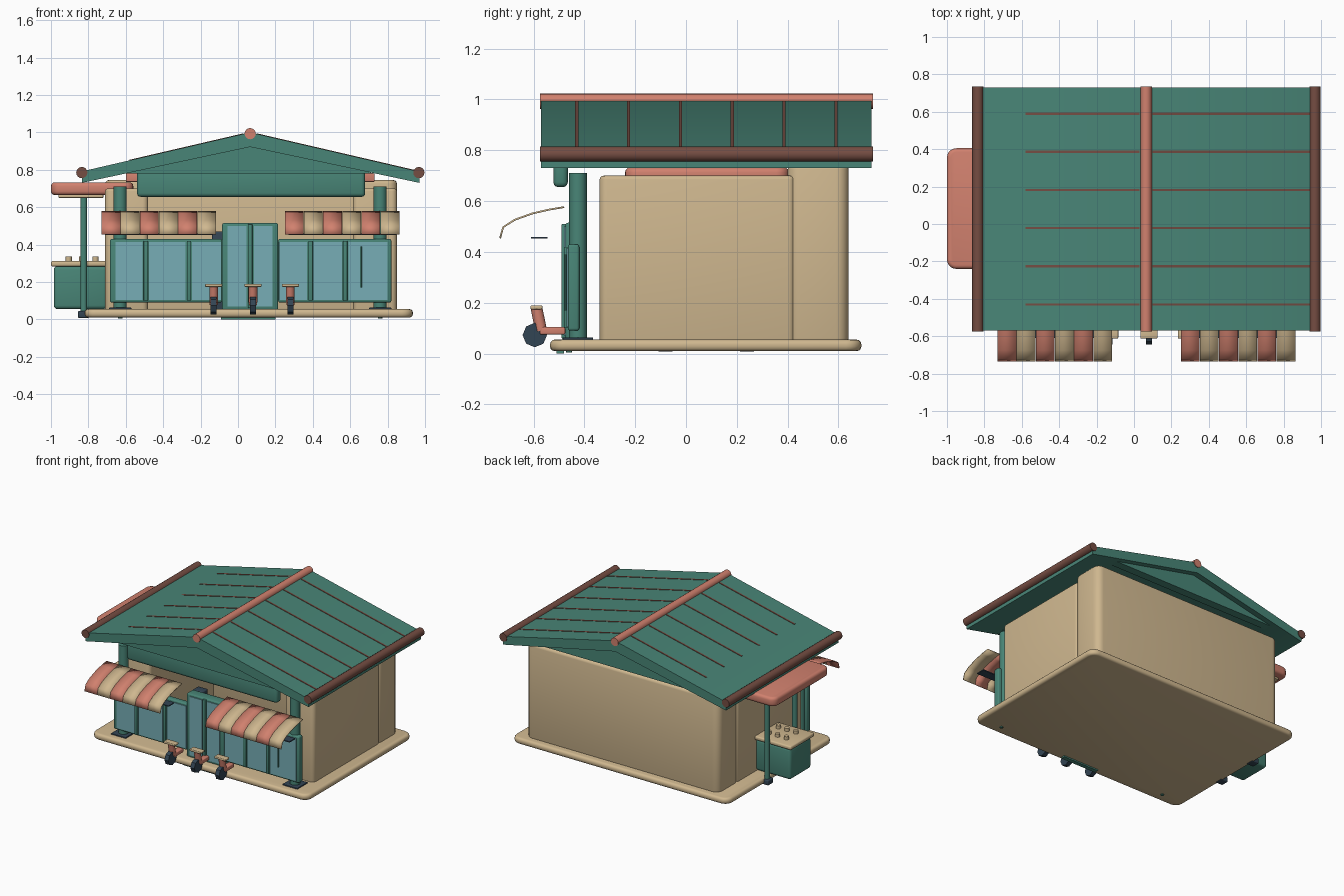
import bpy, bmesh, math
from mathutils import Vector

if "Cube" in bpy.data.objects:
    bpy.data.objects.remove(bpy.data.objects["Cube"])


def material(name, rgb):
    m = bpy.data.materials.new(name)
    m.use_nodes = True
    col = [(c / 255) ** 2.2 for c in rgb] + [1]
    m.diffuse_color = col
    m.node_tree.nodes["Principled BSDF"].inputs["Base Color"].default_value = col
    return m


teal = material("teal", (74, 132, 118))
beige = material("beige", (206, 182, 142))
coral = material("coral", (208, 128, 110))
brown = material("brown", (116, 78, 68))
glass = material("pale_blue", (118, 172, 180))
dark = material("dark_slate", (54, 70, 84))


def finish(name, bm, *mats):
    bmesh.ops.recalc_face_normals(bm, faces=bm.faces)
    me = bpy.data.meshes.new(name)
    bm.to_mesh(me)
    bm.free()
    for m in mats:
        me.materials.append(m)
    ob = bpy.data.objects.new(name, me)
    bpy.context.collection.objects.link(ob)
    bpy.ops.object.select_all(action='DESELECT')
    ob.select_set(True)
    bpy.context.view_layer.objects.active = ob
    bpy.ops.object.shade_smooth_by_angle(angle=math.radians(35))
    return ob


def box(name, xs, ys, zs, mat, bevel=0, corner=0):
    """Box from ranges; corner rounds the upright edges, bevel the rest."""
    bm = bmesh.new()
    bmesh.ops.create_cube(bm, size=1)
    for v in bm.verts:
        v.co = [r[0] if c < 0 else r[1] for c, r in zip(v.co, (xs, ys, zs))]
    if corner:
        up = [e for e in bm.edges if abs(e.verts[0].co.z - e.verts[1].co.z) > 1e-4]
        bmesh.ops.bevel(bm, geom=up, offset=corner, segments=5, profile=0.5, affect='EDGES')
        rim = [e for e in bm.edges if abs(e.verts[0].co.z - e.verts[1].co.z) < 1e-4]
    else:
        rim = bm.edges[:]
    if bevel:
        bmesh.ops.bevel(bm, geom=rim, offset=bevel, segments=3, profile=0.5, affect='EDGES')
    return finish(name, bm, mat)


def rod(name, a, b, r, mat, sides=16):
    """Cylinder between two points."""
    a, b = Vector(a), Vector(b)
    bm = bmesh.new()
    bmesh.ops.create_cone(bm, cap_ends=True, segments=sides, radius1=r, radius2=r, depth=(b - a).length)
    turn = (b - a).to_track_quat('Z', 'Y').to_matrix()
    bmesh.ops.rotate(bm, verts=bm.verts, matrix=turn)
    bmesh.ops.translate(bm, verts=bm.verts, vec=(a + b) / 2)
    return finish(name, bm, mat)


def prism(name, pts, y0, y1, mat):
    """Outline in x, z drawn out along y."""
    bm = bmesh.new()
    f = bm.faces.new([bm.verts.new((x, y0, z)) for x, z in pts])
    new = bmesh.ops.extrude_face_region(bm, geom=[f])["geom"]
    bmesh.ops.translate(bm, verts=[v for v in new if isinstance(v, bmesh.types.BMVert)], vec=(0, y1 - y0, 0))
    return finish(name, bm, mat)


MID = 0.065                      # ridge line


def roof_z(x):
    return 1.0 - 0.232 * abs(x - MID)


# Floor slab and walls
box("floor_slab", (-0.82, 0.935), (-0.535, 0.69), (0.01, 0.055), beige, 0.018, 0.06)
box("back_wall", (-0.71, 0.85), (0.4, 0.64), (0.04, 0.745), beige, 0.02, 0.05)
for side, xs in (("right", (-0.71, -0.48)), ("left", (0.615, 0.85))):
    box(side + "_wall", xs, (-0.34, 0.43), (0.04, 0.7), beige, 0.015, 0.03)

# Gable roof, end panels, ridge and eaves
ends = (-0.835, 0.97)
prism("roof", [(ends[0], roof_z(ends[0])), (MID, 1.0), (ends[1], roof_z(ends[1])),
               (ends[1], 0.73), (MID, 0.922), (ends[0], 0.73)], -0.57, 0.73, teal)
for tag, y in (("front", -0.555), ("back", 0.63)):
    prism(tag + "_gable", [(-0.6, 0.78), (MID, 0.93), (0.73, 0.78)], y, y + 0.06, teal)
rod("ridge_cap", (MID, -0.575, 0.993), (MID, 0.735, 0.993), 0.03, coral)
for x in (-0.835, 0.967):
    rod("eave_gutter", (x, -0.575, 0.785), (x, 0.735, 0.785), 0.03, brown)

# Roof ribs
for i in range(6):
    y = -0.43 + 0.204 * i
    for x0, x1 in ((-0.58, 0.03), (0.1, 0.96)):
        za, zb = roof_z(x0), roof_z(x1)
        prism("roof_rib", [(x0, za - 0.01), (x0, za + 0.003), (x1, zb + 0.003), (x1, zb - 0.01)],
              y - 0.006, y + 0.006, brown)

# Shop front header, crossbeam and posts
box("header", (-0.54, 0.68), (-0.522, -0.465), (0.655, 0.8), teal, 0.02)
box("crossbeam", (-0.6, 0.73), (-0.44, -0.4), (0.735, 0.78), coral, 0.005)
for x in (-0.63, 0.76):
    rod("front_post", (x, -0.425, 0.05), (x, -0.425, 0.71), 0.035, teal)
    box("post_foot", (x - 0.06, x + 0.06), (-0.485, -0.365), (0.05, 0.063), dark, 0.004)
    rod("foot_bolt", (x, -0.46, 0.005), (x, -0.46, 0.05), 0.012, teal, 8)

# Counter with glazed panels
box("center_counter", (-0.085, 0.215), (-0.475, -0.4), (0.05, 0.515), teal, 0.01)
box("counter_anchor", (-0.09, 0.2), (-0.51, -0.48), (0, 0.05), teal)
for xs in ((-0.685, -0.085), (0.215, 0.82)):
    box("side_counter", xs, (-0.465, -0.42), (0.09, 0.43), teal, 0.01)


def pane(x0, x1, z0, z1, y):
    box("glass_pane", (x0, x1), (y - 0.006, y + 0.003), (z0, z1), glass)


for x0, x1 in ((-0.655, -0.51), (-0.475, -0.28), (-0.245, -0.09), (0.22, 0.37), (0.405, 0.555), (0.59, 0.8)):
    pane(x0, x1, 0.105, 0.415, -0.465)
for x0, x1 in ((-0.055, 0.045), (0.085, 0.185)):
    pane(x0, x1, 0.07, 0.5, -0.475)
for x in (-0.493, -0.262, 0.388, 0.573):
    box("mullion", (x - 0.012, x + 0.012), (-0.48, -0.46), (0.1, 0.42), teal, 0.004)
box("center_mullion", (0.053, 0.077), (-0.49, -0.47), (0.06, 0.51), teal, 0.004)
rod("panel_handle", (0.657, -0.475, 0.17), (0.657, -0.475, 0.39), 0.005, teal, 8)
box("till", (-0.14, -0.06), (-0.33, -0.26), (0.05, 0.47), dark, 0.008)

# Striped awnings
curve = [(-0.48, 0.58), (-0.54, 0.57), (-0.605, 0.555), (-0.675, 0.53), (-0.722, 0.5), (-0.735, 0.455)]
for left in (-0.73, 0.25):
    bm = bmesh.new()
    step = 0.1025
    for s in range(6):
        x0 = left + s * step
        rows = [[bm.verts.new((x, y, z)) for x in (x0, x0 + step - 0.002)] for y, z in curve]
        for a, b in zip(rows, rows[1:]):
            bm.faces.new((a[0], a[1], b[1], b[0])).material_index = s % 2
    awning = finish("striped_awning", bm, coral, beige)
    awning.modifiers.new("thickness", 'SOLIDIFY').thickness = 0.007
    box("awning_bar", (left + 0.02, left + 0.595), (-0.61, -0.545), (0.452, 0.459), dark)

# Stools
for x in (-0.13, 0.08, 0.28):
    rod("stool_wheel", (x - 0.016, -0.595, 0.073), (x + 0.016, -0.595, 0.073), 0.048, dark, 8)
    box("stool_arm", (x - 0.022, x + 0.022), (-0.575, -0.475), (0.075, 0.105), coral, 0.006)
    rod("stool_stem", (x, -0.57, 0.09), (x, -0.588, 0.178), 0.023, coral, 12)
    box("stool_seat", (x - 0.046, x + 0.046), (-0.612, -0.565), (0.174, 0.19), beige, 0.005)

# Side canopy on two posts
box("side_canopy", (-1.0, -0.56), (-0.24, 0.405), (0.665, 0.733), coral, 0.02, 0.05)
box("canopy_underside", (-0.96, -0.72), (-0.19, 0.35), (0.65, 0.668), beige, 0.004)
for y in (-0.08, 0.24):
    rod("canopy_post", (-0.825, y, 0.02), (-0.825, y, 0.66), 0.018, teal, 12)
    box("canopy_post_foot", (-0.855, -0.795), (y - 0.03, y + 0.03), (0.008, 0.045), dark, 0.006)

# Side stand
box("stand_cabinet", (-0.985, -0.7), (-0.045, 0.2), (0.055, 0.285), teal, 0.02)
box("stand_top", (-1.0, -0.7), (-0.06, 0.215), (0.283, 0.312), beige, 0.01)
for x in (-0.905, -0.833, -0.762):
    for y in (0.02, 0.13):
        rod("stand_knob", (x, y, 0.305), (x, y, 0.335), 0.017, beige, 12)
